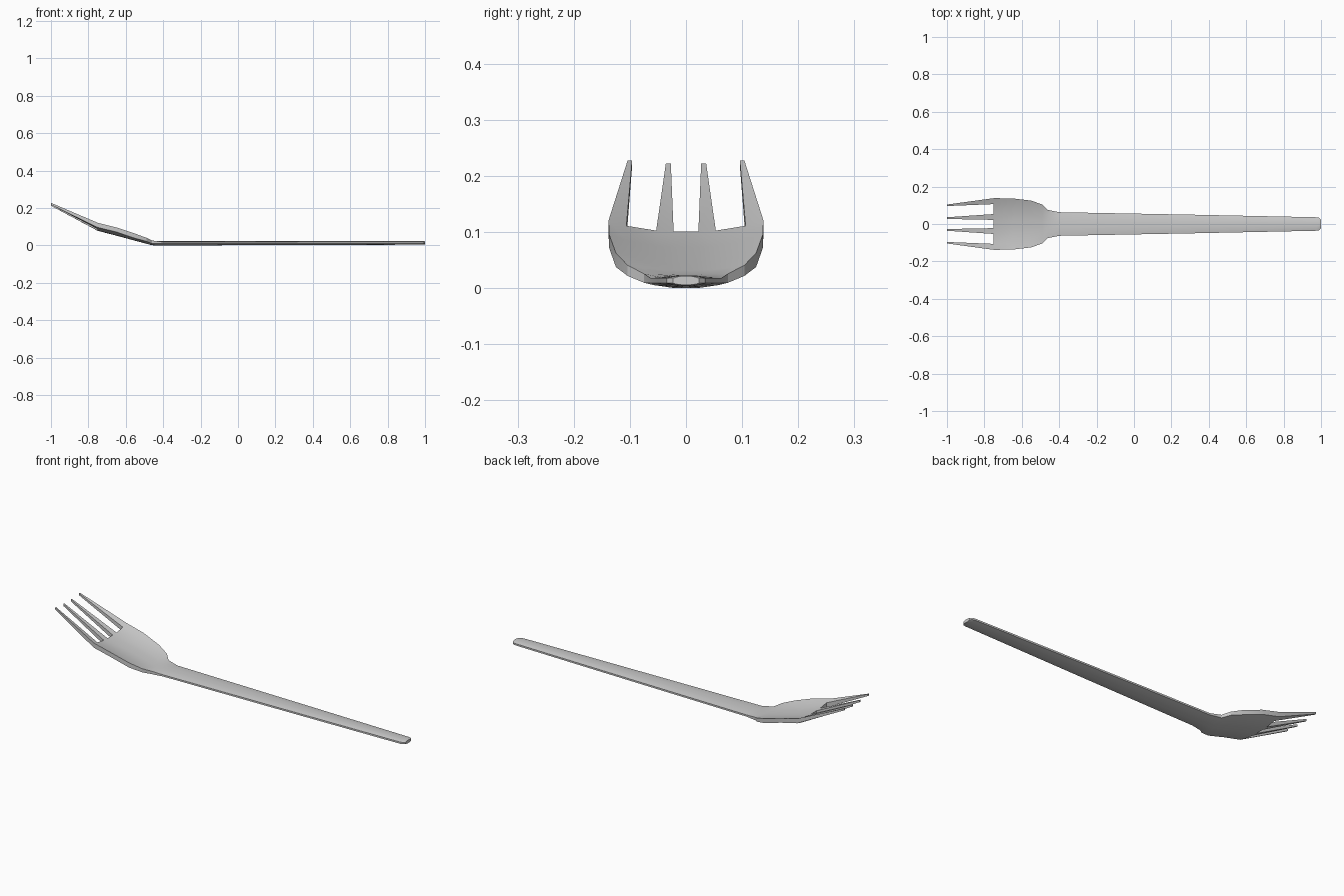
import bpy, bmesh

if "Cube" in bpy.data.objects:
    bpy.data.objects.remove(bpy.data.objects["Cube"])

# Cross-section columns as fractions of half width (tine borders at the head end)
FRACS = [-1, -.77, -.385, -.16, .16, .385, .77, 1]
N = len(FRACS)

# x, half width, top centre z, top edge z, bottom centre z, bottom edge z
SECTIONS = [
    (-.75, .138, .103, .123, .080, .098),
    (-.65, .137, .075, .098, .054, .074),
    (-.55, .125, .050, .065, .027, .040),
    (-.49, .104, .034, .043, .011, .024),
    (-.46, .075, .027, .028, .003, .012),
    (-.40, .063, .025, .020, .002, .011),
    (.30, .050, .025, .020, .004, .011),
    (.975, .036, .025, .020, .006, .011),
    (.99, .033, .025, .020, .006, .011),
    (1.0, .023, .024, .020, .008, .011),
]

bm = bmesh.new()


def section(x, hw, tc, te, bc, be):
    top = [bm.verts.new((x, hw * f, tc + (te - tc) * abs(f) ** 2.5)) for f in FRACS]
    bot = [bm.verts.new((x, hw * f, bc + (be - bc) * abs(f) ** 2.5)) for f in FRACS]
    return top, bot


def bridge(a, b):
    for i in range(len(a)):
        j = (i + 1) % len(a)
        bm.faces.new((a[i], a[j], b[j], b[i]))


# Head plate and handle
rings = [section(*s) for s in SECTIONS]
loops = [t + b[::-1] for t, b in rings]
for a, b in zip(loops, loops[1:]):
    bridge(a, b)
top, bot = rings[-1]
for i in range(N - 1):
    bm.faces.new((top[i], top[i + 1], bot[i + 1], bot[i]))

# Tines grow out of every other column; the gaps are closed
top, bot = rings[0]
TIPS = {0: (-.104, -.096, .230), 2: (-.036, -.027, .224),
        4: (.027, .036, .224), 6: (.096, .104, .230)}
for i in range(N - 1):
    root = [top[i], top[i + 1], bot[i + 1], bot[i]]
    if i not in TIPS:
        bm.faces.new(root)
        continue
    y0, y1, z = TIPS[i]
    tip = [bm.verts.new((-1, y, zz)) for y, zz in
           ((y0, z), (y1, z), (y1, z - .01), (y0, z - .01))]
    bridge(root, tip)
    bm.faces.new(tip)

bmesh.ops.recalc_face_normals(bm, faces=bm.faces)
low = min(v.co.z for v in bm.verts)
bmesh.ops.translate(bm, verts=bm.verts, vec=(0, 0, -low))
mesh = bpy.data.meshes.new("fork")
bm.to_mesh(mesh)
bm.free()
fork = bpy.data.objects.new("fork", mesh)
bpy.context.collection.objects.link(fork)
bpy.context.view_layer.objects.active = fork
fork.select_set(True)
bpy.ops.object.shade_smooth_by_angle(angle=0.4)
